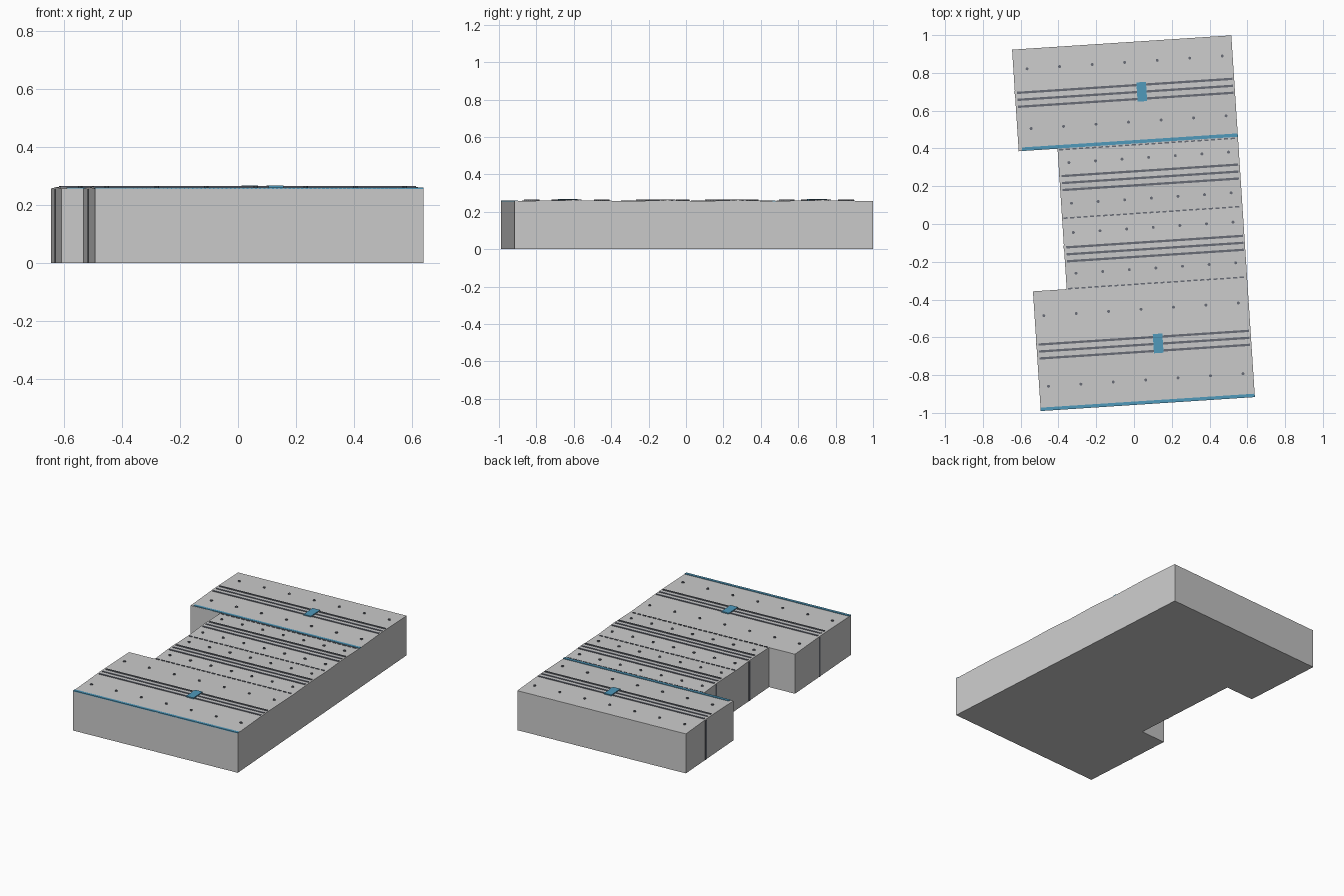
import bpy, bmesh
from math import radians
from mathutils import Matrix

if "Cube" in bpy.data.objects:
    bpy.data.objects.remove(bpy.data.objects["Cube"])

TILT = Matrix.Rotation(radians(3.73), 4, 'Z')   # whole hall is turned slightly
EAVE, RIDGE, RIGHT = 0.257, 0.262, 0.579


def material(name, rgb):
    m = bpy.data.materials.new(name)
    m.diffuse_color = (*rgb, 1)
    m.use_nodes = True
    m.node_tree.nodes["Principled BSDF"].inputs["Base Color"].default_value = m.diffuse_color
    return m


WALL = material("concrete", (0.56, 0.57, 0.54))
DARK = material("dark_grey", (0.14, 0.15, 0.18))
BLUE = material("blue", (0.08, 0.32, 0.50))


def finish(name, bm, mat):
    bmesh.ops.transform(bm, matrix=TILT, verts=bm.verts)
    bmesh.ops.recalc_face_normals(bm, faces=bm.faces)
    me = bpy.data.meshes.new(name)
    bm.to_mesh(me)
    bm.free()
    me.materials.append(mat)
    ob = bpy.data.objects.new(name, me)
    bpy.context.collection.objects.link(ob)
    return ob


def add_box(bm, a0, a1, b0, b1, z0, z1):
    m = Matrix.Translation(((a0 + a1) / 2, (b0 + b1) / 2, (z0 + z1) / 2))
    s = Matrix.Diagonal((a1 - a0, b1 - b0, z1 - z0, 1))
    bmesh.ops.create_cube(bm, size=1, matrix=m @ s)


# bay: left edge, front edge, back edge, ridge line, two fastener rows
bays = [
    ("back_bay", -0.584, 0.424, 0.963, 0.696, (0.857, 0.540), -0.511),
    ("upper_middle_bay", -0.378, 0.054, 0.424, 0.241, (0.347, 0.131), -0.323),
    ("lower_middle_bay", -0.378, -0.321, 0.054, -0.137, (-0.024, -0.240), -0.323),
    ("front_bay", -0.557, -0.956, -0.321, -0.641, (-0.453, -0.828), -0.508),
]

for name, left, b0, b1, ridge, rows, dot_start in bays:
    # block with a very shallow gable roof
    bm = bmesh.new()
    prof = [(b0, 0), (b1, 0), (b1, EAVE), (ridge, RIDGE), (b0, EAVE)]
    face = bm.faces.new([bm.verts.new((left, b, z)) for b, z in prof])
    ext = bmesh.ops.extrude_face_region(bm, geom=[face])
    verts = [v for v in ext["geom"] if isinstance(v, bmesh.types.BMVert)]
    bmesh.ops.translate(bm, verts=verts, vec=(RIGHT - left, 0, 0))
    finish(name, bm, WALL)

    # three parallel ridge rails
    bm = bmesh.new()
    for k in (-1, 0, 1):
        c = ridge + k * 0.037
        add_box(bm, left + 0.012, RIGHT - 0.008, c - 0.006, c + 0.006, 0.258, 0.265)
    finish(name + "_rails", bm, DARK)

    # roof studs
    bm = bmesh.new()
    for b in rows:
        for i in range(7):
            a = dot_start + (0.524 - dot_start) * i / 6
            bmesh.ops.create_cone(bm, cap_ends=True, segments=10, radius1=0.008,
                                  radius2=0.008, depth=0.01,
                                  matrix=Matrix.Translation((a, b, 0.26)))
    finish(name + "_studs", bm, DARK)

    # upright strip on the left wall
    bm = bmesh.new()
    c = ridge + 0.04
    add_box(bm, left - 0.002, left + 0.002, c - 0.008, c + 0.008, 0, 0.255)
    finish(name + "_wall_strip", bm, DARK)

# dashed joints between bays
for n, b in enumerate((0.418, 0.055, -0.319)):
    bm = bmesh.new()
    for i in range(27):
        a = -0.37 + i * 0.035
        add_box(bm, a, a + 0.022, b - 0.004, b + 0.004, 0.255, 0.261)
    finish(f"joint_{n + 1}", bm, DARK)

# blue edge bands and ridge patches
for n, (left, b) in enumerate(((-0.565, 0.434), (-0.557, -0.947))):
    bm = bmesh.new()
    add_box(bm, left, RIGHT, b - 0.009, b + 0.009, 0.255, 0.261)
    finish(f"edge_band_{n + 1}", bm, BLUE)
for n, b in enumerate((0.696, -0.639)):
    bm = bmesh.new()
    add_box(bm, 0.061, 0.112, b - 0.051, b + 0.051, 0.258, 0.268)
    finish(f"ridge_patch_{n + 1}", bm, BLUE)
